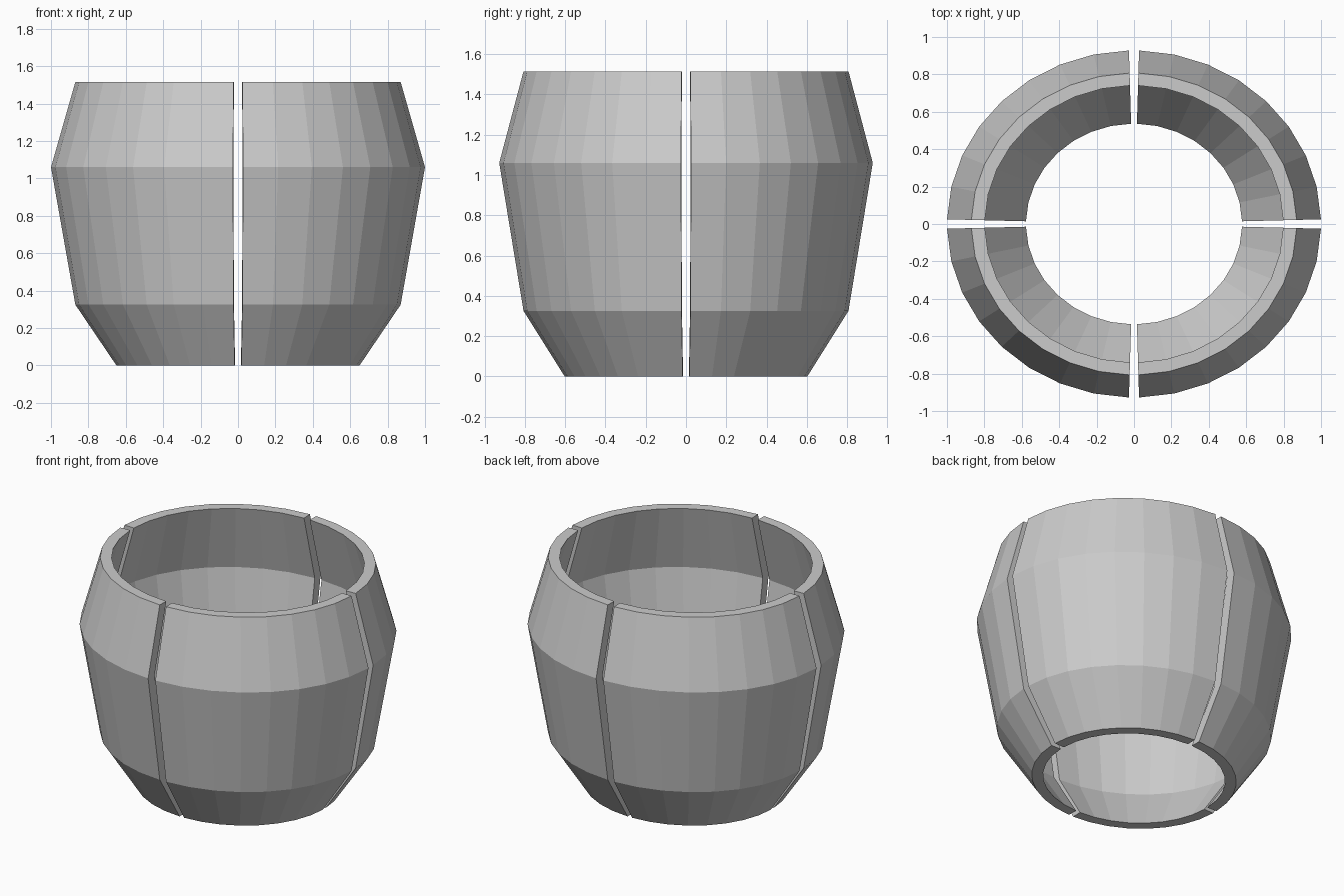
import bpy
import bmesh
from math import cos, sin, pi, radians

cube = bpy.data.objects.get("Cube")
if cube:
    bpy.data.objects.remove(cube, do_unlink=True)

# Wall outline: (radius, height), bottom to top
OUTER = [(0.65, 0), (0.87, 0.325), (1.0, 1.06), (0.87, 1.515)]
WALL = 0.072          # wall thickness
DEPTH = 0.928         # the ring is slightly oval
HALF_GAP = radians(1.55)
STEPS = 8             # facets per quarter
PROFILE = OUTER + [(r - WALL, z) for r, z in reversed(OUTER)]

grey = bpy.data.materials.new("Light grey")
grey.use_nodes = True
colour = (0.6, 0.6, 0.6, 1)
grey.diffuse_color = colour
grey.node_tree.nodes["Principled BSDF"].inputs["Base Color"].default_value = colour


def quarter_shell(name, start):
    """Sweep the wall outline through one quarter, leaving a gap at both ends."""
    bm = bmesh.new()
    rings = []
    for i in range(STEPS + 1):
        a = start + HALF_GAP + (pi / 2 - 2 * HALF_GAP) * i / STEPS
        rings.append([bm.verts.new((r * cos(a), r * sin(a) * DEPTH, z))
                      for r, z in PROFILE])
    n = len(PROFILE)
    for a, b in zip(rings, rings[1:]):
        for j in range(n):
            k = (j + 1) % n
            bm.faces.new((a[j], b[j], b[k], a[k]))
    # End walls, as quads because the outline is concave
    for ring in (rings[0], rings[-1]):
        for j in range(len(OUTER) - 1):
            bm.faces.new((ring[j], ring[j + 1], ring[n - 2 - j], ring[n - 1 - j]))
    bmesh.ops.recalc_face_normals(bm, faces=bm.faces)
    mesh = bpy.data.meshes.new(name)
    bm.to_mesh(mesh)
    bm.free()
    mesh.materials.append(grey)
    bpy.context.collection.objects.link(bpy.data.objects.new(name, mesh))


# Four quarters of the barrel-shaped ring
for q, side in enumerate(("back_left", "back_right", "front_right", "front_left")):
    quarter_shell("shell_" + side, q * pi / 2)
